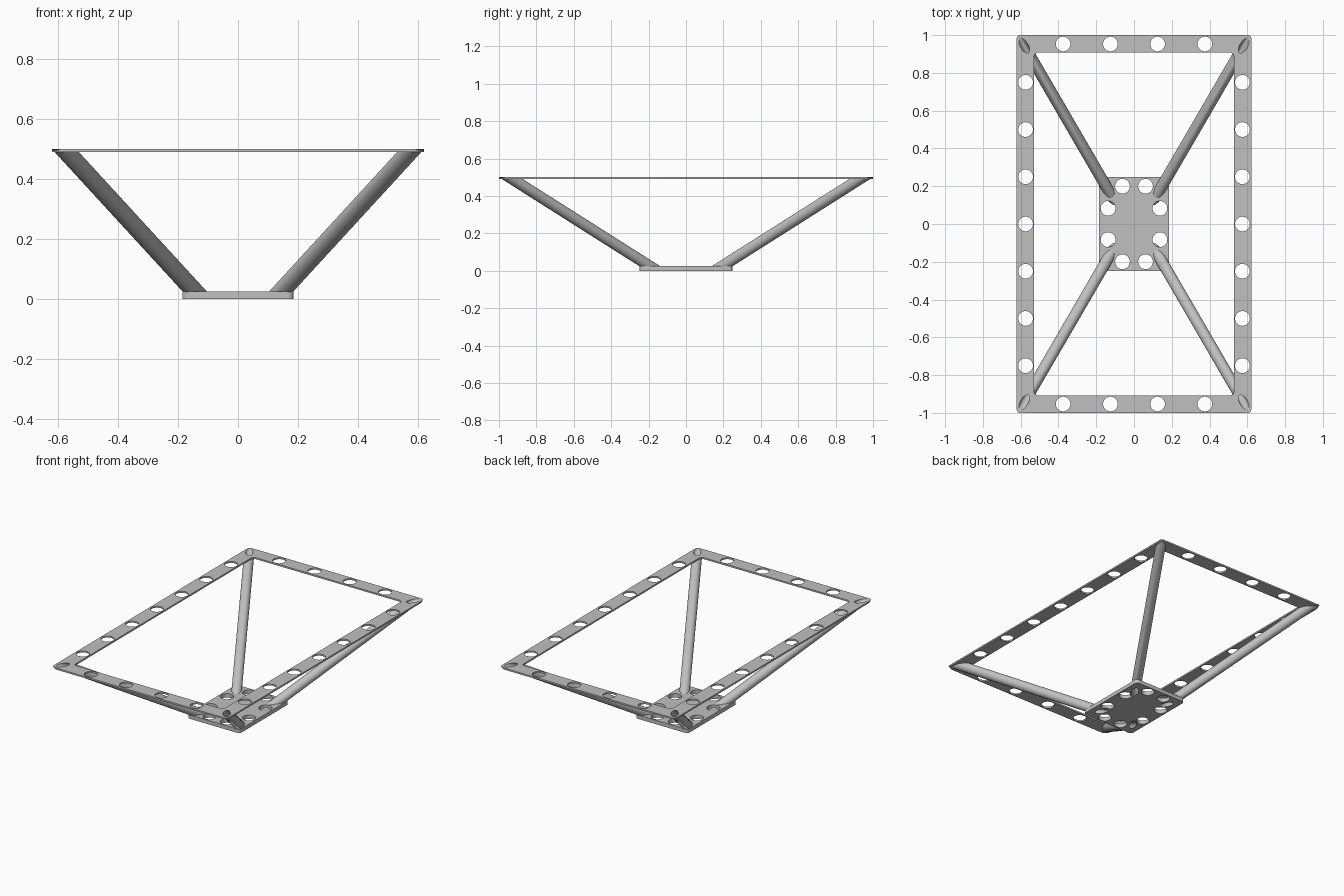
import bpy, bmesh, math
from mathutils import Vector

cube = bpy.data.objects.get("Cube")
if cube:
    bpy.data.objects.remove(cube, do_unlink=True)

GREY = (0.53, 0.53, 0.53, 1.0)
metal = bpy.data.materials.new("light grey metal")
metal.diffuse_color = GREY
metal.use_nodes = True
metal.node_tree.nodes["Principled BSDF"].inputs["Base Color"].default_value = GREY

TOP_Z = 0.50
FOOT = Vector((0.122, 0.155, 0.0))       # strut axis at the ground
HEAD = Vector((0.581, 0.944, TOP_Z))     # strut axis at the rim
STRUT_R, BORE_R, HOLE_R = 0.030, 0.021, 0.039
CORNERS = [("front_right", -1, -1), ("front_left", 1, -1),
           ("back_right", -1, 1), ("back_left", 1, 1)]


def finish(bm, name):
    bmesh.ops.recalc_face_normals(bm, faces=bm.faces)
    mesh = bpy.data.meshes.new(name)
    bm.to_mesh(mesh)
    bm.free()
    mesh.materials.append(metal)
    obj = bpy.data.objects.new(name, mesh)
    bpy.context.collection.objects.link(obj)
    return obj


def activate(obj):
    bpy.ops.object.select_all(action='DESELECT')
    obj.select_set(True)
    bpy.context.view_layer.objects.active = obj


def smooth(obj):
    activate(obj)
    bpy.ops.object.shade_smooth_by_angle(angle=math.radians(30))


def circle(x, y, r, n=32):
    return [(x + r * math.cos(2 * math.pi * i / n),
             y + r * math.sin(2 * math.pi * i / n)) for i in range(n)]


def rounded_rect(hx, hy, r, n=8):
    pts = []
    for k, (sx, sy) in enumerate([(1, 1), (-1, 1), (-1, -1), (1, -1)]):
        for i in range(n + 1):
            a = math.pi / 2 * (k + i / n)
            pts.append((sx * (hx - r) + r * math.cos(a),
                        sy * (hy - r) + r * math.sin(a)))
    return pts


def plate(name, loops, z0, z1):
    """Flat sheet: the first loop is the outline, the others are openings."""
    bm = bmesh.new()
    edges = []
    for loop in loops:
        vs = [bm.verts.new((x, y, z0)) for x, y in loop]
        edges += [bm.edges.new((vs[i - 1], vs[i])) for i in range(len(vs))]
    bmesh.ops.triangle_fill(bm, edges=edges, use_beauty=True, use_dissolve=False)
    ext = bmesh.ops.extrude_face_region(bm, geom=bm.faces[:])
    verts = [g for g in ext["geom"] if isinstance(g, bmesh.types.BMVert)]
    bmesh.ops.translate(bm, verts=verts, vec=(0, 0, z1 - z0))
    return finish(bm, name)


def slanted_ring(bm, sx, sy, r, z, n=32):
    """Horizontal slice at height z through a round bar on the strut axis."""
    a = Vector((FOOT.x * sx, FOOT.y * sy, FOOT.z))
    b = Vector((HEAD.x * sx, HEAD.y * sy, HEAD.z))
    d = (b - a).normalized()
    u = d.cross(Vector((0, 0, 1))).normalized()
    v = d.cross(u)
    ring = []
    for i in range(n):
        t = 2 * math.pi * i / n
        p = a + r * (u * math.cos(t) + v * math.sin(t))
        ring.append(bm.verts.new(p + d * ((z - p.z) / d.z)))
    return ring


def bridge(bm, r1, r2):
    for i in range(len(r1)):
        bm.faces.new((r1[i - 1], r1[i], r2[i], r2[i - 1]))


def strut(name, sx, sy):
    bm = bmesh.new()
    rings = [slanted_ring(bm, sx, sy, r, z) for r, z in
             [(STRUT_R, 0), (STRUT_R, TOP_Z), (BORE_R, TOP_Z), (BORE_R, 0)]]
    for i in range(4):
        bridge(bm, rings[i - 1], rings[i])
    smooth(finish(bm, name))


def bore_through(obj, z0, z1):
    """Drill the four slanted strut bores through a plate."""
    for _, sx, sy in CORNERS:
        bm = bmesh.new()
        low = slanted_ring(bm, sx, sy, BORE_R, z0)
        high = slanted_ring(bm, sx, sy, BORE_R, z1)
        bridge(bm, low, high)
        bm.faces.new(low)
        bm.faces.new(high)
        cutter = finish(bm, "bore_cutter")
        cutter.hide_render = True
        activate(obj)
        mod = obj.modifiers.new("bore", 'BOOLEAN')
        mod.operation, mod.solver, mod.object = 'DIFFERENCE', 'EXACT', cutter
        bpy.ops.object.modifier_apply(modifier=mod.name)
        bpy.data.objects.remove(cutter, do_unlink=True)
    smooth(obj)


# Rectangular top rim with a row of holes along every side
holes = [circle(s * 0.574, 0.25 * i, HOLE_R) for s in (-1, 1) for i in range(-3, 4)]
holes += [circle(x, s * 0.953, HOLE_R) for s in (-1, 1)
          for x in (-0.375, -0.125, 0.125, 0.375)]
rim = plate("top_rim", [rounded_rect(0.622, 1.0, 0.04),
                        rounded_rect(0.529, 0.907, 0.02)] + holes, 0.49, TOP_Z)
bore_through(rim, 0.47, 0.52)

# Base plate with eight holes
holes = [circle(sx * x, sy * y, HOLE_R) for x, y in ((0.061, 0.2), (0.137, 0.083))
         for sx in (-1, 1) for sy in (-1, 1)]
base = plate("base_plate", [rounded_rect(0.186, 0.248, 0.02)] + holes, 0.0, 0.025)
bore_through(base, -0.02, 0.045)

# Hollow slanted struts joining base and rim corners
for label, sx, sy in CORNERS:
    strut(label + "_strut", sx, sy)
